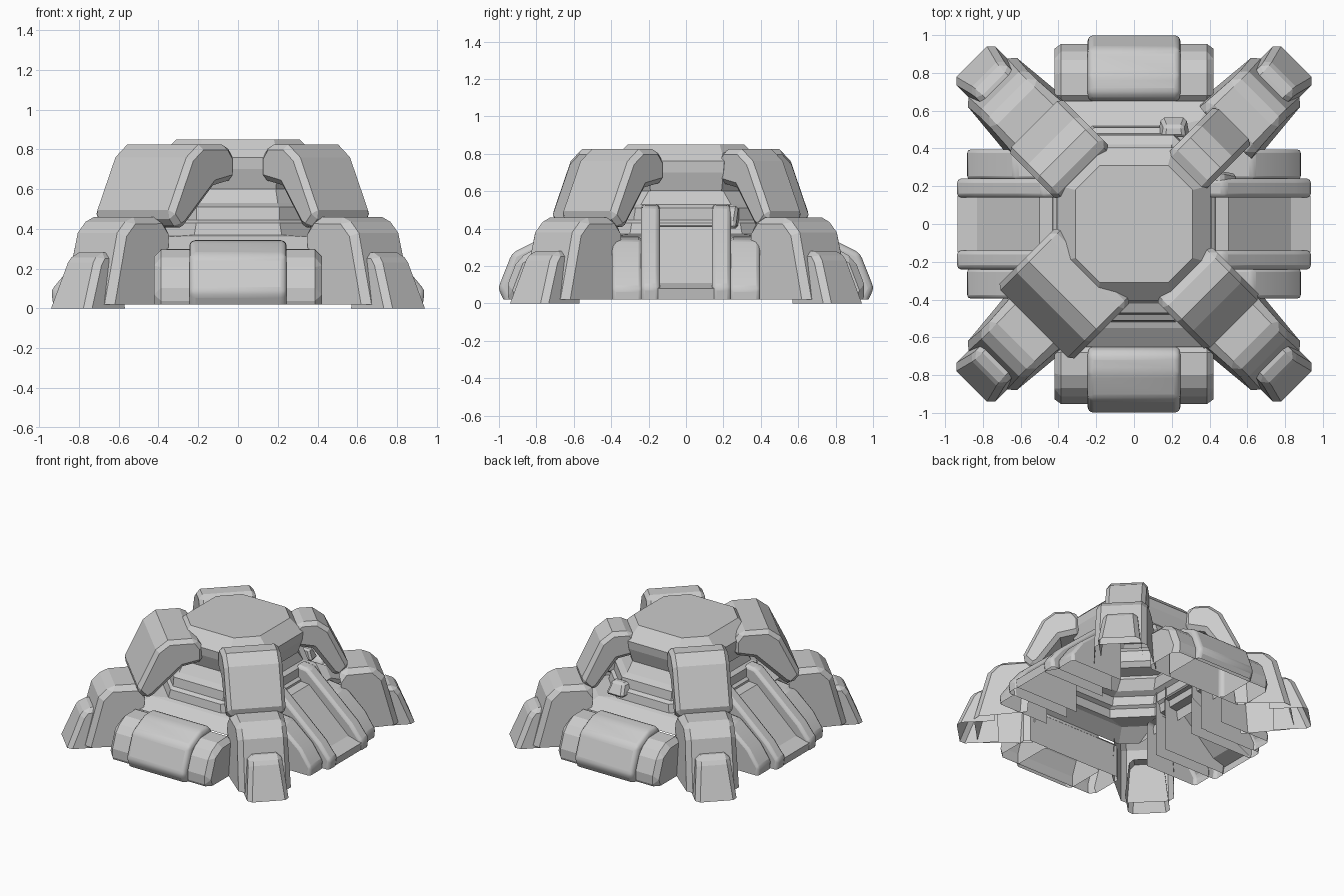
import bpy, bmesh
from math import radians, cos, sin

if "Cube" in bpy.data.objects:
    bpy.data.objects.remove(bpy.data.objects["Cube"])


def finish(name, bm, bevel=0.0, segs=1, limit=25):
    bmesh.ops.recalc_face_normals(bm, faces=bm.faces)
    me = bpy.data.meshes.new(name)
    bm.to_mesh(me)
    bm.free()
    ob = bpy.data.objects.new(name, me)
    bpy.context.collection.objects.link(ob)
    if bevel:
        m = ob.modifiers.new("Chamfer", 'BEVEL')
        m.width = bevel
        m.segments = segs
        m.limit_method = 'ANGLE'
        m.angle_limit = radians(limit)
    return ob


def prism(name, profile, angle, bevel, segs=1, centre=0.0, skip=(), limit=25):
    """Profile points (radius, z, half width) swept across the direction 'angle'."""
    a = radians(angle)
    bm = bmesh.new()
    sides = []
    for s in (-1, 1):
        row = []
        for r, z, w in profile:
            t = centre + s * w
            row.append(bm.verts.new((r * cos(a) - t * sin(a), r * sin(a) + t * cos(a), z)))
        sides.append(row)
        bm.faces.new(row)
    n = len(profile)
    for i in range(n):
        if i not in skip:
            j = (i + 1) % n
            bm.faces.new((sides[0][i], sides[0][j], sides[1][j], sides[1][i]))
    return finish(name, bm, bevel, segs, limit)


def flat(points, w):
    return [(r, z, w) for r, z in points]


def loft(name, rings, cap_top):
    """Stack of chamfered rectangles: half x, half y, corner cut, z."""
    bm = bmesh.new()
    rows = []
    for hx, hy, c, z in rings:
        pts = [(hx, -hy + c), (hx, hy - c), (hx - c, hy), (-hx + c, hy),
               (-hx, hy - c), (-hx, -hy + c), (-hx + c, -hy), (hx - c, -hy)]
        rows.append([bm.verts.new((x, y, z)) for x, y in pts])
    for lo, hi in zip(rows, rows[1:]):
        for i in range(8):
            j = (i + 1) % 8
            bm.faces.new((lo[i], lo[j], hi[j], hi[i]))
    if cap_top:
        bm.faces.new(rows[-1])
    return finish(name, bm)


# Top cap and stepped core, both open underneath
loft("roof_cap", [(.37, .37, .18, .60), (.40, .40, .20, .70), (.405, .405, .20, .76),
                  (.31, .31, .13, .85)], True)
loft("stepped_core", [(.51, .65, .10, .29), (.50, .55, .15, .36), (.44, .52, .22, .37),
                      (.43, .51, .22, .43), (.41, .48, .20, .445), (.41, .47, .20, .51),
                      (.38, .42, .18, .53), (.36, .37, .17, .60)], False)

# Four diagonal legs; upper armour width differs per corner
for corner, angle, w, r0 in (("front_left", 225, .28, .29), ("front_right", 315, .205, .355),
                             ("back_left", 135, .20, .365), ("back_right", 45, .14, .36)):
    armour = [(r0, .65), (r0, .76), (r0 + .05, .825), (.535, .825), (.62, .76),
              (.76, .47), (.69, .395), (.64, .42), (r0 + .14, .62)]
    prism(corner + "_upper_armour", flat(armour, w), angle, .028, limit=52)
    shin = [(.72, .02, .215), (.68, .42, .19), (.71, .46, .18), (.92, .46, .175),
            (1.0, .38, .175), (1.095, .02, .18)]
    prism(corner + "_shin", shin, angle, .035, skip=(0, 5), limit=40)
    foot = [(.95, 0, .145), (.95, .28, .115), (1.08, .28, .115), (1.12, .23, .12), (1.215, 0, .145)]
    prism(corner + "_foot", foot, angle, .03, skip=(0, 4), limit=30)

smooth = []
# Front and back bumpers: rounded drum between chamfered end blocks
drum = [(.65, .02), (.65, .30), (.69, .345), (.79, .34), (.93, .27), (1.005, .08), (.975, .02)]
ends = [(.645, .02), (.645, .30), (.80, .295), (.90, .24), (.965, .07), (.945, .02)]
for side, angle in (("front", 270), ("back", 90)):
    smooth.append(prism(side + "_bumper_drum", flat(drum, .245), angle, .035, 3, skip=(6,), limit=15))
    prism(side + "_bumper_block", flat(ends, .422), angle, .035, skip=(5,), limit=30)

# Left and right ramps: straight rails, recessed panel with a lip, low outer boxes
rail = [(.40, .02), (.40, .53), (.48, .52), (.62, .40), (.85, .20), (.94, .09), (.93, .02)]
panel = [(.40, .30), (.40, .42), (.50, .41), (.83, .11), (.935, .08), (.925, .02)]
box = [(.45, .02), (.45, .36), (.63, .34), (.80, .20), (.885, .08), (.88, .02)]
for side, angle in (("right", 0), ("left", 180)):
    prism(side + "_ramp_panel", flat(panel, .15), angle, 0, skip=(0, 5))
    for k in (-1, 1):
        smooth.append(prism(f"{side}_ramp_rail", flat(rail, .05), angle, .022, 2, .19 * k, (0, 6), 20))
        smooth.append(prism(f"{side}_ramp_box", flat(box, .08), angle, .02, 2, .315 * k, (0, 5)))

# Small odd fittings on the back right of the core
prism("core_fitting", [(.46, .40, .09), (.46, .49, .06), (.52, .49, .05), (.57, .40, .07)],
      90, .015, 1, -.21)
prism("ramp_fitting", [(.38, .40, .05), (.38, .52, .05), (.47, .52, .045), (.54, .43, .03), (.54, .40, .03)],
      0, .015, 1, .235)

# Smooth shading only on the rounded parts
for ob in smooth:
    ob.select_set(True)
bpy.context.view_layer.objects.active = smooth[0]
bpy.ops.object.shade_smooth_by_angle(angle=radians(28))
